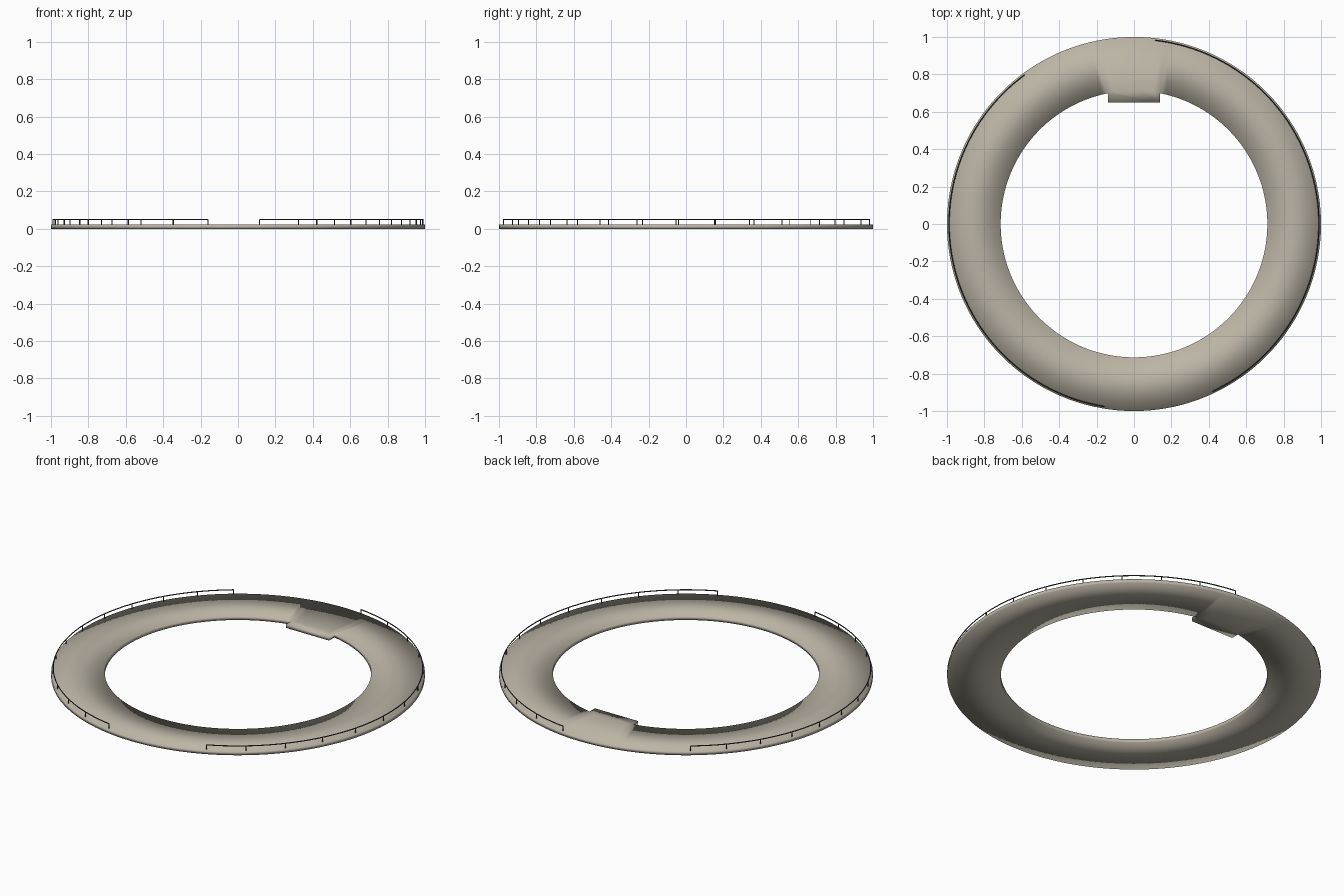
import bpy, bmesh
from math import sin, cos, asin, radians, pi

if "Cube" in bpy.data.objects:
    bpy.data.objects.remove(bpy.data.objects["Cube"])

R_OUT, R_IN = 1.0, 0.713
DECK_Z = 0.022
TAB_X, TAB_Y = 0.14, 0.65
RAIL_R, RAIL_Z, TUBE = 0.989, 0.05, 0.003


def material(name, rgb):
    m = bpy.data.materials.new(name)
    m.diffuse_color = (*rgb, 1)
    m.use_nodes = True
    m.node_tree.nodes["Principled BSDF"].inputs["Base Color"].default_value = m.diffuse_color
    return m


deck_mat = material("deck_beige", (0.50, 0.46, 0.38))
rail_mat = material("rail_dark", (0.05, 0.06, 0.055))


def smooth(obj):
    bpy.ops.object.select_all(action='DESELECT')
    obj.select_set(True)
    bpy.context.view_layer.objects.active = obj
    bpy.ops.object.shade_smooth_by_angle(angle=radians(35))


# Ring deck with a rectangular landing on the inner edge at the back
half = asin(TAB_X / R_IN)
n_tab, n_ring = 8, 136
angles = [pi / 2 - half + 2 * half * i / n_tab for i in range(n_tab)]
angles += [pi / 2 + half + (2 * pi - 2 * half) * i / n_ring for i in range(n_ring)]
bm = bmesh.new()
inner = [bm.verts.new((R_IN * cos(a), R_IN * sin(a), DECK_Z)) for a in angles]
outer = [bm.verts.new((R_OUT * cos(a), R_OUT * sin(a), DECK_Z)) for a in angles]
n = len(angles)
for i in range(n):
    j = (i + 1) % n
    bm.faces.new((inner[i], outer[i], outer[j], inner[j]))
tab = [bm.verts.new((s * TAB_X, TAB_Y, DECK_Z)) for s in (-1, 1)]
bm.faces.new(tab + inner[:n_tab + 1])
mesh = bpy.data.meshes.new("ring_deck")
bm.to_mesh(mesh)
bm.free()
deck = bpy.data.objects.new("ring_deck", mesh)
bpy.context.collection.objects.link(deck)
mesh.materials.append(deck_mat)
smooth(deck)
solid = deck.modifiers.new("thickness", 'SOLIDIFY')
solid.thickness = DECK_Z
solid.offset = -1


# Curved handrails with evenly spaced posts
def railing(name, start, end, bays=12, sub=5):
    curve = bpy.data.curves.new(name, 'CURVE')
    curve.dimensions = '3D'
    curve.bevel_depth = TUBE
    curve.bevel_resolution = 1
    curve.use_fill_caps = True

    def spline(points):
        s = curve.splines.new('POLY')
        s.points.add(len(points) - 1)
        for p, co in zip(s.points, points):
            p.co = (*co, 1)

    def at(t, z):
        a = radians(start + (end - start) * t)
        return (RAIL_R * cos(a), RAIL_R * sin(a), z)

    spline([at(i / (bays * sub), RAIL_Z) for i in range(bays * sub + 1)])
    for i in range(bays + 1):
        spline([at(i / bays, DECK_Z - 0.002), at(i / bays, RAIL_Z)])
    obj = bpy.data.objects.new(name, curve)
    bpy.context.collection.objects.link(obj)
    curve.materials.append(rail_mat)
    bpy.ops.object.select_all(action='DESELECT')
    obj.select_set(True)
    bpy.context.view_layer.objects.active = obj
    bpy.ops.object.convert(target='MESH')
    smooth(bpy.context.view_layer.objects.active)


railing("right_railing", -64.8, 83.3)
railing("left_railing", 126.4, 260.7)
